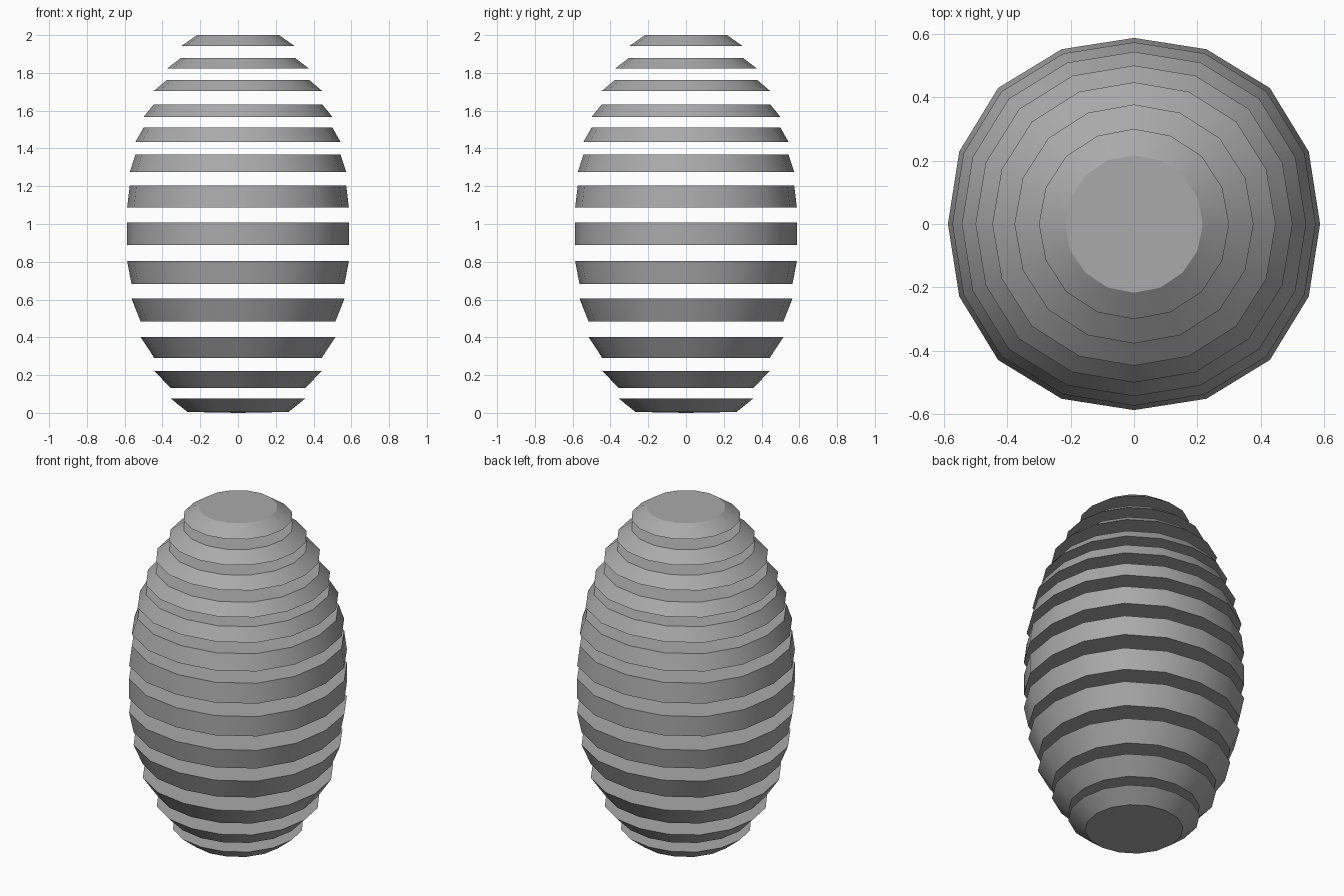
import bpy, bmesh, math

cube = bpy.data.objects.get("Cube")
if cube:
    bpy.data.objects.remove(cube, do_unlink=True)

grey = bpy.data.materials.new("mid grey")
colour = (0.4, 0.4, 0.4, 1.0)
grey.diffuse_color = colour
grey.use_nodes = True
for node in grey.node_tree.nodes:
    if node.type == 'BSDF_PRINCIPLED':
        node.inputs["Base Color"].default_value = colour

SIDES = 16
# Each slice starts at the radius where the one above it ended
RADII = [.217, .30, .377, .447, .50, .543, .573, .587, .587,
         .564, .516, .443, .357, .268]
# Top and bottom height of each slice, from the top down
HEIGHTS = [(2.0, 1.942), (1.88, 1.822), (1.762, 1.703), (1.632, 1.566),
           (1.51, 1.434), (1.367, 1.275), (1.203, 1.087), (1.008, .889),
           (.804, .683), (.606, .484), (.402, .291), (.222, .132), (.077, .005)]


def ring(bm, r, z):
    """Ring of vertices that bulges slightly on the diagonals where it is wide."""
    bulge = 0.033 * max(0, (r - .217) / .37)
    verts = []
    for i in range(SIDES):
        a = 2 * math.pi * i / SIDES
        rr = r * (1 + bulge * math.sin(2 * a) ** 2)
        verts.append(bm.verts.new((rr * math.cos(a), rr * math.sin(a), z)))
    return verts


def make_slice(name, r_top, r_bottom, z_top, z_bottom, fan=False):
    bm = bmesh.new()
    top, bottom = ring(bm, r_top, z_top), ring(bm, r_bottom, z_bottom)
    bm.faces.new(top)
    apex = bm.verts.new((0, 0, 0)) if fan else None
    for i in range(SIDES):
        j = (i + 1) % SIDES
        bm.faces.new((bottom[i], bottom[j], top[j], top[i]))
        if fan:
            bm.faces.new((bottom[j], bottom[i], apex))
    if not fan:
        bm.faces.new(bottom[::-1])
    bmesh.ops.recalc_face_normals(bm, faces=bm.faces)
    mesh = bpy.data.meshes.new(name)
    bm.to_mesh(mesh)
    bm.free()
    mesh.materials.append(grey)
    obj = bpy.data.objects.new(name, mesh)
    bpy.context.collection.objects.link(obj)
    return obj


# Stack of floating slices forming an egg; the lowest has a shallow pointed base
slices = []
for n, (z_top, z_bottom) in enumerate(HEIGHTS):
    slices.append(make_slice(f"egg_slice_{n + 1:02d}", RADII[n], RADII[n + 1],
                             z_top, z_bottom, fan=(n == len(HEIGHTS) - 1)))

# Smooth sides, crisp rims
bpy.ops.object.select_all(action='DESELECT')
for obj in slices:
    obj.select_set(True)
bpy.context.view_layer.objects.active = slices[0]
bpy.ops.object.shade_smooth_by_angle(angle=math.radians(30))
